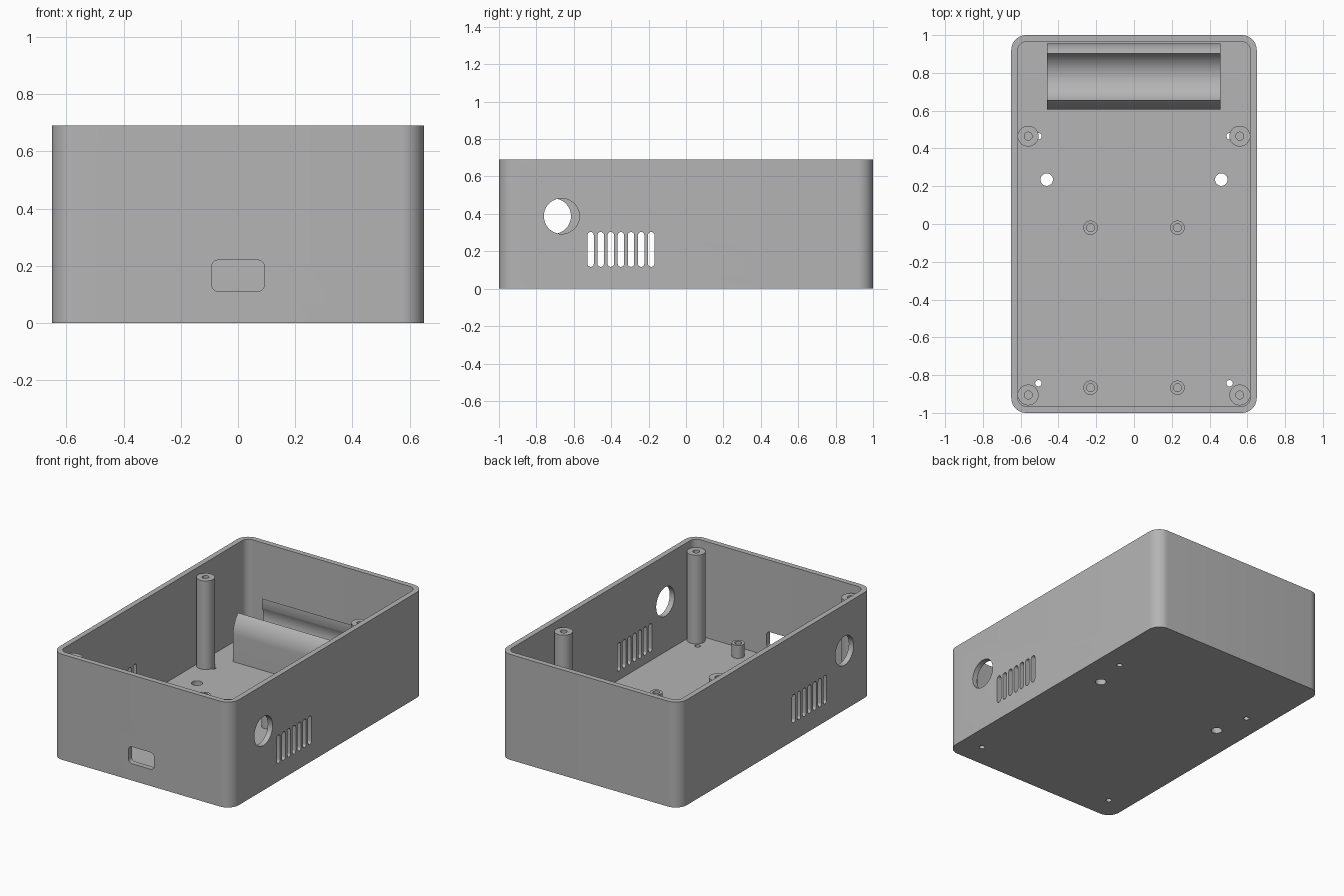
import bpy
import bmesh
from math import sin, cos, pi, acos, radians
from mathutils import Vector

cube = bpy.data.objects.get("Cube")
if cube:
    bpy.data.objects.remove(cube, do_unlink=True)

WALL, FLOOR, HEIGHT = 0.035, 0.06, 0.69
HALF_X, HALF_Y = 0.65, 1.0

grey = bpy.data.materials.new("plain grey")
grey.use_nodes = True
GREY = (0.46, 0.46, 0.46, 1)
grey.diffuse_color = GREY
grey.node_tree.nodes["Principled BSDF"].inputs["Base Color"].default_value = GREY


def arc(cx, cy, r, start, end, steps):
    return [(cx + r * cos(start + (end - start) * i / steps),
             cy + r * sin(start + (end - start) * i / steps)) for i in range(steps + 1)]


def circle(cx, cy, r, steps=40):
    return arc(cx, cy, r, 0, 2 * pi, steps)[:-1]


def rounded_rect(cx, cy, hx, hy, r, steps=10):
    points = []
    for k, (sx, sy) in enumerate([(1, 1), (-1, 1), (-1, -1), (1, -1)]):
        points += arc(cx + sx * (hx - r), cy + sy * (hy - r), r, k * pi / 2, (k + 1) * pi / 2, steps)
    return points


def prism(name, profile, axis, low, high):
    """Extrude a 2D profile along x, y or z."""
    place = {"x": lambda u, v, t: (t, u, v),
             "y": lambda u, v, t: (u, t, v),
             "z": lambda u, v, t: (u, v, t)}[axis]
    bm = bmesh.new()
    face = bm.faces.new([bm.verts.new(place(u, v, low)) for u, v in profile])
    shift = Vector(place(0, 0, high - low))
    extruded = bmesh.ops.extrude_face_region(bm, geom=[face], use_keep_orig=True)["geom"]
    bmesh.ops.translate(bm, verts=[g for g in extruded if isinstance(g, bmesh.types.BMVert)], vec=shift)
    bmesh.ops.remove_doubles(bm, verts=bm.verts, dist=0.00001)
    bmesh.ops.recalc_face_normals(bm, faces=bm.faces)
    mesh = bpy.data.meshes.new(name)
    bm.to_mesh(mesh)
    bm.free()
    mesh.materials.append(grey)
    obj = bpy.data.objects.new(name, mesh)
    bpy.context.scene.collection.objects.link(obj)
    return obj


def cut(obj, cutters):
    """Subtract the cutters, bake the result and delete them."""
    for cutter in cutters:
        cutter.hide_render = True
        mod = obj.modifiers.new("cut", "BOOLEAN")
        mod.operation, mod.solver, mod.object = "DIFFERENCE", "EXACT", cutter
    bpy.context.view_layer.update()
    baked = bpy.data.meshes.new_from_object(obj.evaluated_get(bpy.context.evaluated_depsgraph_get()))
    obj.modifiers.clear()
    obj.data = baked
    for cutter in cutters:
        bpy.data.objects.remove(cutter, do_unlink=True)


def finish(obj):
    bpy.ops.object.select_all(action="DESELECT")
    obj.select_set(True)
    bpy.context.view_layer.objects.active = obj
    bpy.ops.object.shade_smooth_by_angle(angle=radians(30))


# Open case with rounded corners
case = prism("case", rounded_rect(0, 0, HALF_X, HALF_Y, 0.08), "z", 0, HEIGHT)
cutters = [prism("cavity", rounded_rect(0, 0, HALF_X - WALL, HALF_Y - WALL, 0.045), "z", FLOOR, 1)]

# Connector opening in the front wall
cutters.append(prism("port", rounded_rect(0, 0.165, 0.093, 0.055, 0.025), "y", -1.1, -0.9))

# Round opening and vent slots in each side wall
for side, hole_y in ((1, -0.665), (-1, -0.71)):
    low, high = sorted((side * 0.55, side * 0.75))
    cutters.append(prism("side_hole", circle(hole_y, 0.388, 0.095, 48), "x", low, high))
    for i in range(7):
        slot = rounded_rect(-0.51 + i * 0.054, 0.21, 0.017, 0.093, 0.0165, 6)
        cutters.append(prism("vent", slot, "x", low, high))

# Drilled holes in the floor
for side in (-1, 1):
    for y, x, r in ((0.235, 0.462, 0.033), (0.465, 0.506, 0.017), (-0.843, 0.506, 0.017)):
        cutters.append(prism("floor_hole", circle(side * x, y, r), "z", -0.1, 0.1))
cut(case, cutters)
finish(case)

# Hollow screw posts for the lid and the circuit board
posts = (("lid_post", 0.56, (0.465, -0.905), 0.055, 0.64),
         ("board_post", 0.23, (-0.02, -0.867), 0.038, 0.145))
for name, x, rows, r, top in posts:
    for side, side_name in ((1, "left"), (-1, "right")):
        for y, row_name in zip(rows, ("back", "front")):
            post = prism(f"{name}_{row_name}_{side_name}", circle(side * x, y, r), "z", FLOOR - 0.01, top)
            cut(post, [prism("bore", circle(side * x, y, 0.021), "z", FLOOR, 1)])
            finish(post)

# Battery cradle: a round clip open at the top, on a square foot
CY, CZ, OUTER, INNER, GAP = 0.78, FLOOR + 0.175, 0.175, 0.14, 0.123
a_out, a_in = acos(GAP / OUTER), acos(GAP / INNER)
profile = [(CY + OUTER, FLOOR - 0.01)]
profile += arc(CY, CZ, OUTER, 0, a_out, 10)
profile += arc(CY, CZ, INNER, a_in, -pi - a_in, 40)
profile += arc(CY, CZ, OUTER, pi - a_out, pi, 10)
profile.append((CY - OUTER, FLOOR - 0.01))
finish(prism("battery_cradle", profile, "x", -0.46, 0.457))
